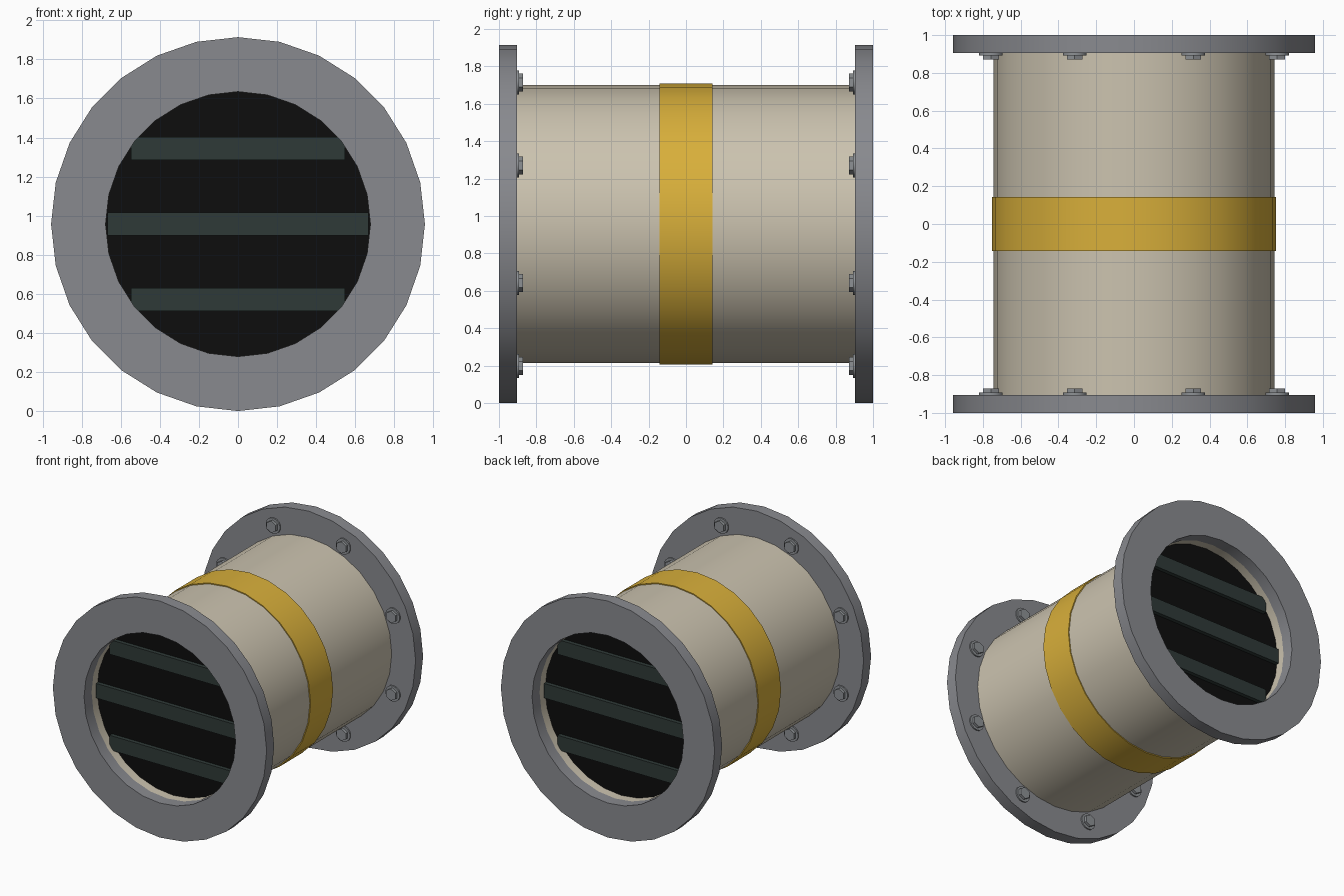
import bpy, bmesh, math

if "Cube" in bpy.data.objects:
    bpy.data.objects.remove(bpy.data.objects["Cube"])

CZ = 0.957     # height of the pipe axis
SIDES = 28


def material(name, rgb):
    m = bpy.data.materials.new(name)
    m.diffuse_color = (*rgb, 1)
    m.use_nodes = True
    m.node_tree.nodes["Principled BSDF"].inputs["Base Color"].default_value = m.diffuse_color
    return m


GREY = material("flange grey", (0.25, 0.255, 0.275))
BOLT = material("bolt grey", (0.27, 0.285, 0.30))
BEIGE = material("beige paint", (0.60, 0.545, 0.43))
YELLOW = material("yellow band", (0.69, 0.43, 0.043))
BLACK = material("black core", (0.004, 0.004, 0.004))
SLATE = material("dark slate", (0.028, 0.042, 0.039))


def finish(bm, name, mat, smooth=True):
    bmesh.ops.recalc_face_normals(bm, faces=bm.faces[:])
    me = bpy.data.meshes.new(name)
    bm.to_mesh(me)
    bm.free()
    ob = bpy.data.objects.new(name, me)
    bpy.context.collection.objects.link(ob)
    me.materials.append(mat)
    if smooth:
        bpy.ops.object.select_all(action='DESELECT')
        ob.select_set(True)
        bpy.context.view_layer.objects.active = ob
        bpy.ops.object.shade_smooth_by_angle(angle=math.radians(30))
    return ob


def circle(bm, r, y, n, cx=0, cz=CZ):
    return [bm.verts.new((cx + r * math.sin(2 * math.pi * i / n), y,
                          cz + r * math.cos(2 * math.pi * i / n))) for i in range(n)]


def ring(name, outer, inner, y0, y1, mat):
    """Hollow ring along y, from a rectangular profile."""
    bm = bmesh.new()
    loops = [circle(bm, r, y, SIDES) for r, y in
             ((outer, y0), (outer, y1), (inner, y1), (inner, y0))]
    for k in range(4):
        a, b = loops[k], loops[(k + 1) % 4]
        for i in range(SIDES):
            j = (i + 1) % SIDES
            bm.faces.new((a[i], a[j], b[j], b[i]))
    return finish(bm, name, mat)


def add_prism(bm, r, y0, y1, n, cx=0, cz=CZ):
    """Solid n-sided prism along y."""
    a, b = circle(bm, r, y0, n, cx, cz), circle(bm, r, y1, n, cx, cz)
    bm.faces.new(a)
    bm.faces.new(b)
    for i in range(n):
        j = (i + 1) % n
        bm.faces.new((a[i], a[j], b[j], b[i]))


# main tube and the painted band round its middle
ring("tube_body", 0.743, 0.680, -0.91, 0.91, BEIGE)
ring("centre_band", 0.751, 0.735, -0.143, 0.143, YELLOW)

for side, end in ((-1, "front"), (1, "back")):
    # end flange
    ring(end + "_flange", 0.957, 0.678, side * 1.0, side * 0.904, GREY)

    # dark core recessed in the opening
    bm = bmesh.new()
    add_prism(bm, 0.682, side * 0.83, side * 0.79, SIDES)
    finish(bm, end + "_core", BLACK)

    # three horizontal grille bars
    for label, dz, half in (("lower", -0.387, 0.547), ("middle", 0, 0.667), ("upper", 0.387, 0.547)):
        bm = bmesh.new()
        bmesh.ops.create_cube(bm, size=1)
        for v in bm.verts:
            v.co = (v.co.x * 2 * half, side * 0.842 + v.co.y * 0.04, CZ + dz + v.co.z * 0.118)
        finish(bm, f"{end}_{label}_grille_bar", SLATE, False)

    # eight bolts with washers on the inner face of the flange
    bm = bmesh.new()
    for k in range(8):
        a = math.radians(22.5 + 45 * k)
        x, z = 0.82 * math.cos(a), CZ + 0.82 * math.sin(a)
        add_prism(bm, 0.064, side * 0.906, side * 0.893, 14, x, z)
        add_prism(bm, 0.048, side * 0.895, side * 0.871, 6, x, z)
    finish(bm, end + "_bolts", BOLT)
